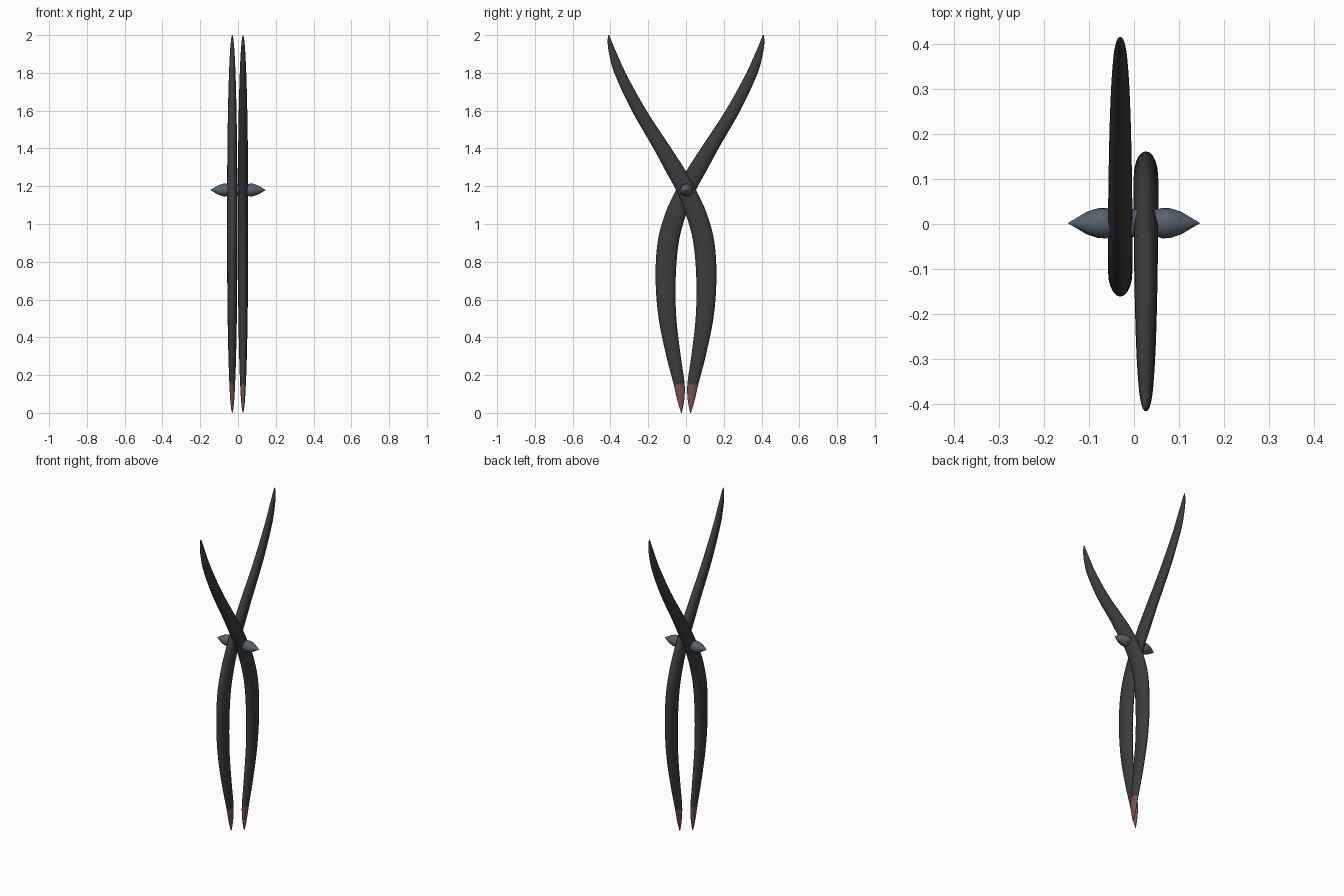
import bpy, bmesh, math
from mathutils import Matrix

if "Cube" in bpy.data.objects:
    bpy.data.objects.remove(bpy.data.objects["Cube"], do_unlink=True)


def material(name, r, g, b):
    m = bpy.data.materials.new(name)
    m.use_nodes = True
    m.diffuse_color = (r, g, b, 1)
    m.node_tree.nodes["Principled BSDF"].inputs["Base Color"].default_value = (r, g, b, 1)
    return m


IRON = material("dark iron", 0.045, 0.045, 0.045)
RED = material("heated red", 0.2, 0.085, 0.08)
STEEL = material("blue grey steel", 0.095, 0.12, 0.15)

# Arm outline: height, centre in y, half width
ARM = [(0, .024, .002), (.07, .028, .019), (.15, .036, .029), (.3, .066, .038),
       (.5, .098, .047), (.7, .108, .053), (.9, .095, .056), (1.05, .056, .056),
       (1.18, 0, .053), (1.29, -.06, .053), (1.4, -.125, .047), (1.6, -.248, .039),
       (1.8, -.35, .03), (1.9, -.386, .021), (1.96, -.403, .012), (2, -.41, .003)]
SIDES, STEPS, HEAT_Z = 20, 4, .15


def finish(bm, name, mats):
    bmesh.ops.recalc_face_normals(bm, faces=bm.faces)
    mesh = bpy.data.meshes.new(name)
    bm.to_mesh(mesh)
    bm.free()
    for m in mats:
        mesh.materials.append(m)
    ob = bpy.data.objects.new(name, mesh)
    bpy.context.collection.objects.link(ob)
    bpy.ops.object.select_all(action='DESELECT')
    ob.select_set(True)
    bpy.context.view_layer.objects.active = ob
    bpy.ops.object.shade_smooth_by_angle(angle=math.radians(40))
    return ob


def loft(bm, rings):
    """Skin a list of rings of points and close both ends."""
    loops = [[bm.verts.new(p) for p in ring] for ring in rings]
    for a, b in zip(loops, loops[1:]):
        for i in range(len(a)):
            j = (i + 1) % len(a)
            bm.faces.new((a[i], a[j], b[j], b[i]))
    bm.faces.new(loops[0])
    bm.faces.new(loops[-1])


def slope(i, k):
    a, b = ARM[max(i - 1, 0)], ARM[min(i + 1, len(ARM) - 1)]
    return (b[k] - a[k]) / (b[0] - a[0])


def smooth_outline():
    """Smoothly interpolate the arm outline between its stations."""
    out = []
    for i, (a, b) in enumerate(zip(ARM, ARM[1:])):
        d = b[0] - a[0]
        for s in range(STEPS):
            t = s / STEPS
            row = [a[0] + d * t]
            for k in (1, 2):
                row.append((1 + 2 * t) * (1 - t) ** 2 * a[k] + t * t * (3 - 2 * t) * b[k]
                           + d * t * (1 - t) * ((1 - t) * slope(i, k) - t * slope(i + 1, k)))
            out.append(row)
    return out + [ARM[-1]]


# Two crossing arms, one the half-turn copy of the other
for side, name in ((1, "left_arm"), (-1, "right_arm")):
    rings = []
    for z, y, half in smooth_outline():
        thick = max(.0275 * math.sqrt(max(1 - abs(z - 1) ** 2.2, 0)), .001)
        angles = [math.tau * i / SIDES for i in range(SIDES)]
        rings.append([(side * (.0285 + thick * math.cos(a)) - .002,
                       side * (y + half * math.sin(a)), z) for a in angles])
    bm = bmesh.new()
    loft(bm, rings)
    # Heated jaw tips
    for f in bm.faces:
        f.material_index = int(f.calc_center_median().z < HEAT_Z)
    finish(bm, name, [IRON, RED])

# Pointed rivet through the crossing
half_profile = [(.055, .031), (.062, .034), (.08, .033), (.105, .025), (.125, .013), (.146, .0005)]
profile = [(-x, r) for x, r in reversed(half_profile)] + half_profile
bm = bmesh.new()
loft(bm, [[(x, .002 + r * math.cos(math.tau * i / SIDES), 1.18 + r * math.sin(math.tau * i / SIDES))
           for i in range(SIDES)] for x, r in profile])
finish(bm, "pivot_rivet", [STEEL])
